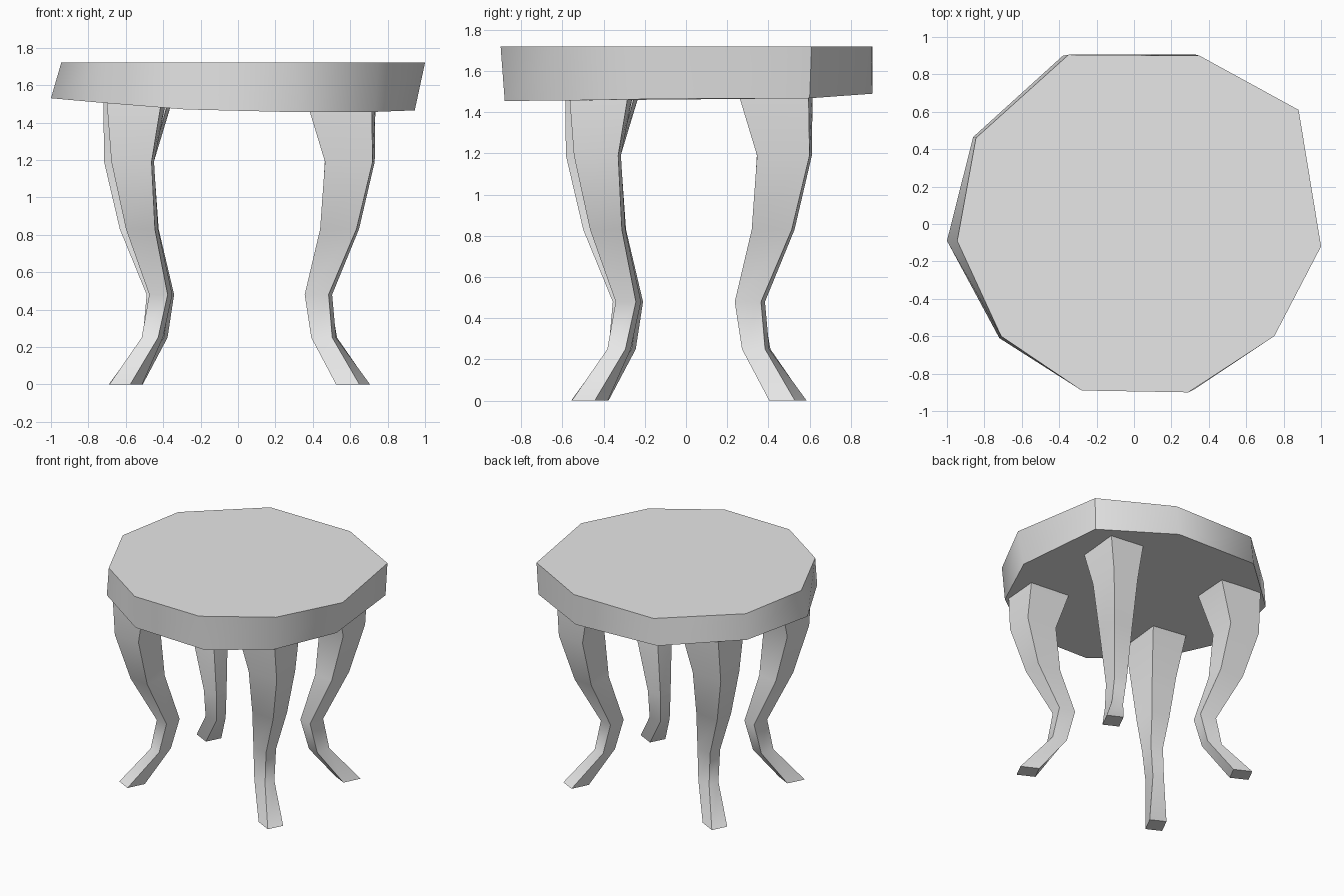
import bpy, bmesh
from math import radians
from mathutils import Vector, Matrix

cube = bpy.data.objects.get("Cube")
if cube:
    bpy.data.objects.remove(cube, do_unlink=True)

grey = bpy.data.materials.new("plain_grey")
grey.use_nodes = True
colour = (0.8, 0.8, 0.8, 1)
grey.diffuse_color = colour
grey.node_tree.nodes["Principled BSDF"].inputs["Base Color"].default_value = colour


def loft(name, rings):
    """Join equal-sized rings of points into a closed solid."""
    bm = bmesh.new()
    loops = [[bm.verts.new(p) for p in ring] for ring in rings]
    n = len(loops[0])
    for low, high in zip(loops, loops[1:]):
        for i in range(n):
            j = (i + 1) % n
            bm.faces.new((low[i], low[j], high[j], high[i]))
    bm.faces.new(loops[0][::-1])
    bm.faces.new(loops[-1])
    bmesh.ops.recalc_face_normals(bm, faces=bm.faces)
    mesh = bpy.data.meshes.new(name)
    bm.to_mesh(mesh)
    bm.free()
    mesh.materials.append(grey)
    ob = bpy.data.objects.new(name, mesh)
    bpy.context.collection.objects.link(ob)
    bpy.ops.object.select_all(action="DESELECT")
    ob.select_set(True)
    bpy.context.view_layer.objects.active = ob
    bpy.ops.object.shade_smooth_by_angle(angle=radians(50))
    return ob


# Ten-sided seat: irregular flat top, slightly skewed and tilted underside
top = [(-0.945, -0.09), (-0.71, -0.6), (-0.28, -0.89), (0.29, -0.9), (0.75, -0.6),
       (1, -0.12), (0.88, 0.61), (0.35, 0.9), (-0.35, 0.905), (-0.845, 0.46)]
under = [(-1, -0.09, 1.53), (-0.72, -0.61, 1.505), (-0.28, -0.88, 1.47), (0.33, -0.88, 1.455),
         (0.73, -0.59, 1.457), (0.945, -0.12, 1.465), (0.87, 0.6, 1.468), (0.33, 0.905, 1.49),
         (-0.38, 0.9, 1.51), (-0.86, 0.465, 1.52)]
loft("seat", [under, [(x, y, 1.72) for x, y in top]])

# Curved leg sections: centre x, centre y, height, width, depth, twist
foot = Vector((0.615, -0.467, 0))
sections = [(0.615, -0.467, 0, 0.14, 0.125, -27),
            (0.458, -0.325, 0.25, 0.115, 0.09, -13),
            (0.43, -0.28, 0.48, 0.13, 0.1, -11),
            (0.543, -0.38, 0.83, 0.195, 0.155, -5),
            (0.598, -0.43, 1.19, 0.255, 0.215, -3),
            (0.55, -0.41, 1.52, 0.35, 0.295, -4)]


def leg(name, position, turn):
    spin = Matrix.Rotation(radians(turn), 3, "Z")
    rings = []
    for x, y, z, w, d, twist in sections:
        twisted = Matrix.Rotation(radians(twist), 3, "Z")
        centre = Vector((x, y, z)) - foot
        rings.append([spin @ (centre + twisted @ Vector((sx * w / 2, sy * d / 2, 0))) + position
                      for sx, sy in ((-1, -1), (1, -1), (1, 1), (-1, 1))])
    return loft(name, rings)


# Four legs, each a quarter turn from the next
leg("front_left_leg", foot, 0)
leg("back_left_leg", Vector((0.615, 0.495, 0)), 90)
leg("back_right_leg", Vector((-0.6, 0.495, 0)), 180)
leg("front_right_leg", Vector((-0.6, -0.467, 0)), 270)
